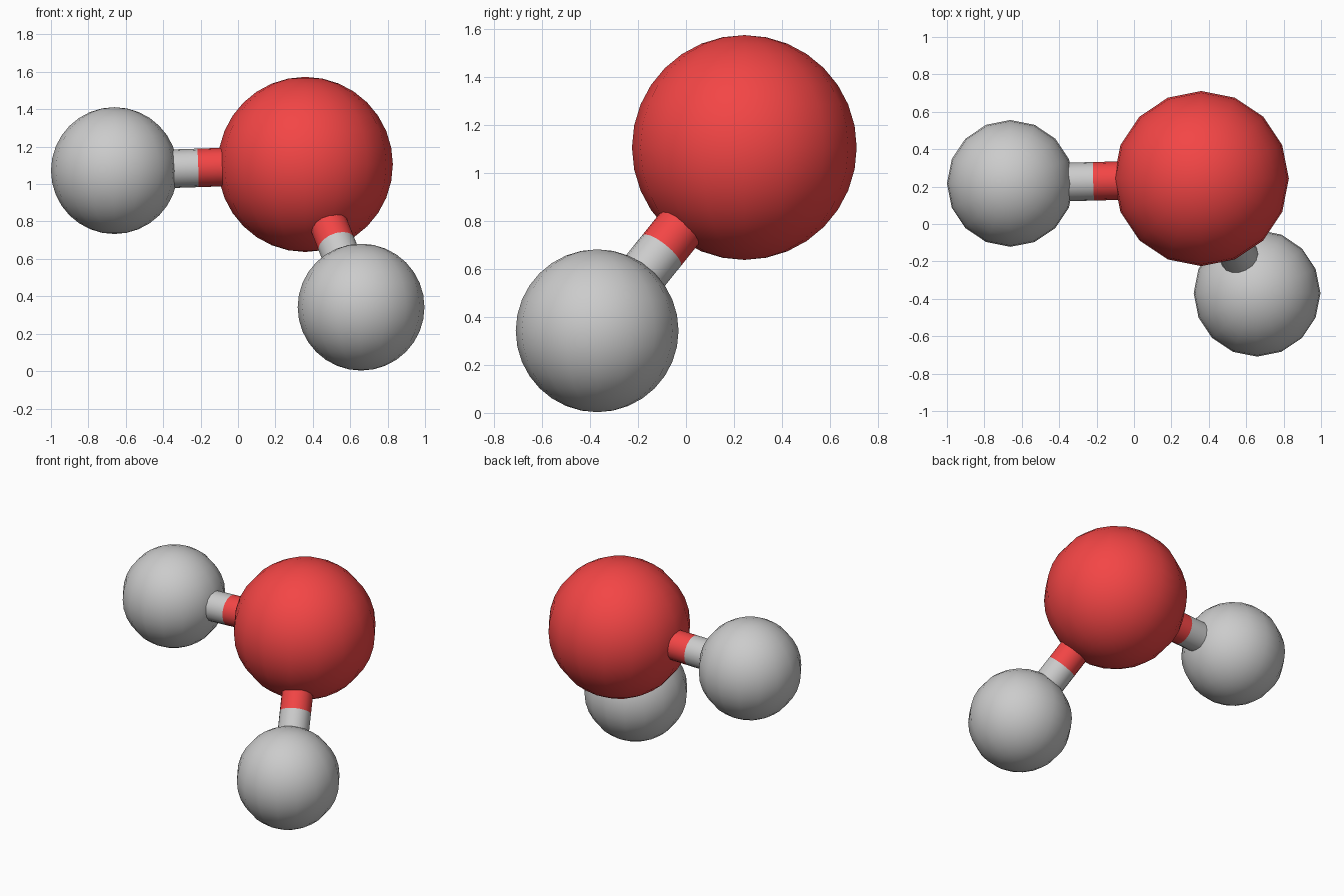
import bpy
from mathutils import Vector

if "Cube" in bpy.data.objects:
    bpy.data.objects.remove(bpy.data.objects["Cube"])

red = bpy.data.materials.new("red")
red.diffuse_color = (0.9, 0.06, 0.06, 1)
red.use_nodes = True
red.node_tree.nodes["Principled BSDF"].inputs["Base Color"].default_value = red.diffuse_color

OXYGEN = (Vector((0.36, 0.243, 1.105)), 0.468)
HYDROGENS = {
    "left": (Vector((-0.661, 0.217, 1.072)), 0.339),
    "right": (Vector((0.658, -0.37, 0.342)), 0.339),
}
BOND_RADIUS = 0.103


def finish(name, mat):
    ob = bpy.context.object
    ob.name = name
    if mat:
        ob.data.materials.append(mat)
    bpy.ops.object.shade_smooth_by_angle()


def atom(name, centre, radius, mat=None):
    bpy.ops.mesh.primitive_uv_sphere_add(segments=16, ring_count=16, radius=radius, location=centre)
    finish(name, mat)


def bond(name, start, end, mat=None):
    d = end - start
    bpy.ops.mesh.primitive_cylinder_add(
        vertices=16, radius=BOND_RADIUS, depth=d.length, location=(start + end) / 2,
        rotation=d.to_track_quat('Z', 'Y').to_euler())
    finish(name, mat)


# Large central atom
o_pos, o_rad = OXYGEN
atom("oxygen_atom", o_pos, o_rad, red)

# Small atoms, each joined by a two-colour bond split midway across the gap
for side, (h_pos, h_rad) in HYDROGENS.items():
    atom(side + "_hydrogen_atom", h_pos, h_rad)
    axis = h_pos - o_pos
    length = axis.length
    axis.normalize()
    split = o_pos + axis * (o_rad + length - h_rad) / 2
    bond(side + "_bond_red_half", o_pos + axis * o_rad * 0.8, split, red)
    bond(side + "_bond_grey_half", split, h_pos - axis * h_rad * 0.8)
